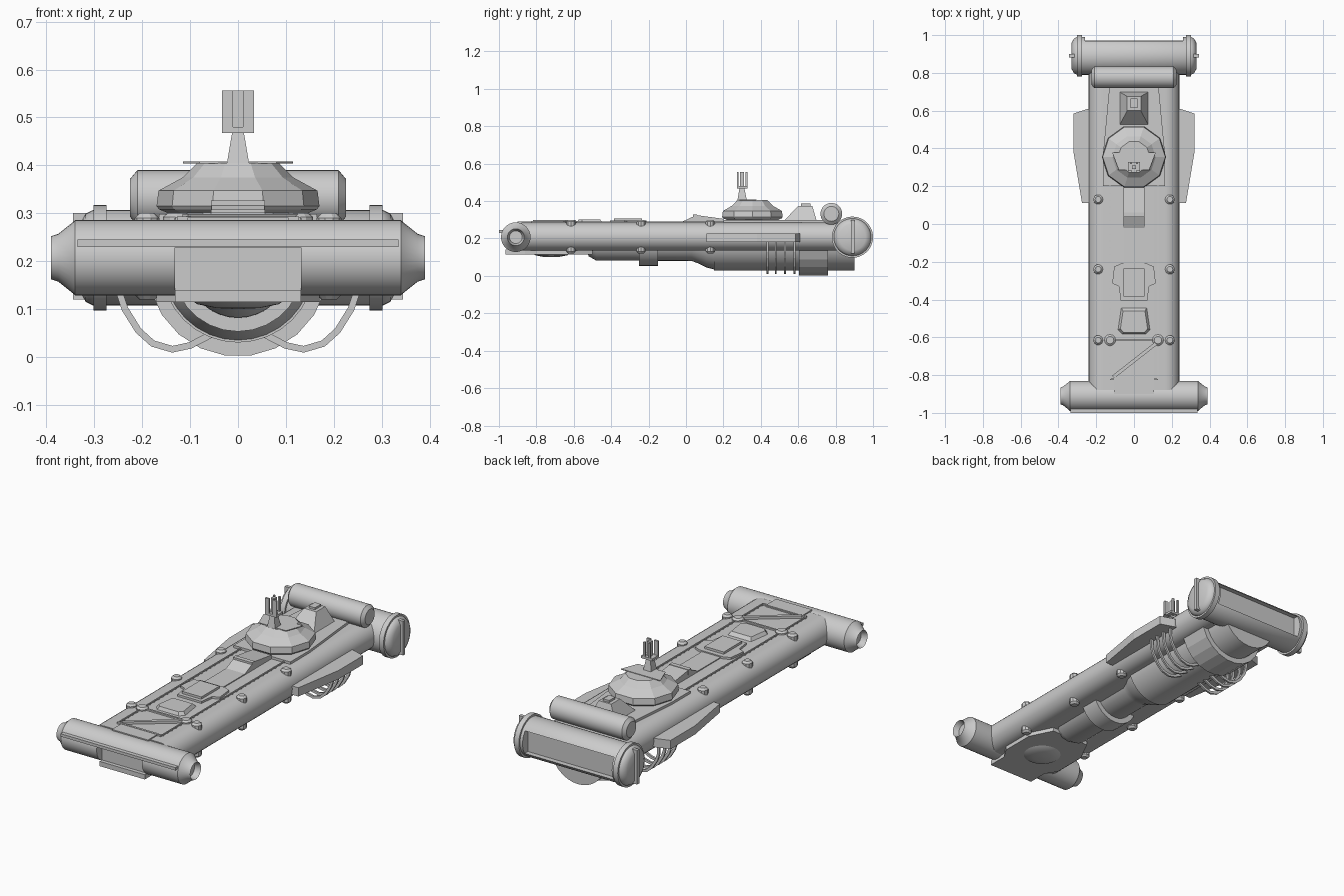
import bpy, bmesh, math
from mathutils import Vector

if "Cube" in bpy.data.objects:
    bpy.data.objects.remove(bpy.data.objects["Cube"])


def finish(name, bm, smooth=False):
    bmesh.ops.remove_doubles(bm, verts=bm.verts, dist=1e-5)
    bmesh.ops.recalc_face_normals(bm, faces=bm.faces)
    me = bpy.data.meshes.new(name)
    bm.to_mesh(me)
    bm.free()
    ob = bpy.data.objects.new(name, me)
    bpy.context.collection.objects.link(ob)
    if smooth:
        bpy.ops.object.select_all(action='DESELECT')
        ob.select_set(True)
        bpy.context.view_layer.objects.active = ob
        bpy.ops.object.shade_smooth_by_angle(angle=math.radians(35))
    return ob


def place(axis, a, u, v):
    return {'X': (a, u, v), 'Y': (u, a, v), 'Z': (u, v, a)}[axis]


def skin(name, rings, smooth=False, cap=True):
    """Closed skin over a list of equal-length point loops."""
    bm = bmesh.new()
    vs = [[bm.verts.new(p) for p in r] for r in rings]
    n = len(rings[0])
    for a, b in zip(vs, vs[1:]):
        for i in range(n):
            j = (i + 1) % n
            bm.faces.new((a[i], a[j], b[j], b[i]))
    if cap:
        bm.faces.new(vs[0])
        bm.faces.new(vs[-1])
    return finish(name, bm, smooth)


def lathe(name, profile, axis, centre=(0, 0), n=32, smooth=True, arc=None):
    """Profile of (along axis, radius); arc=(start, end) gives a closed sector."""
    if arc:
        ang = [arc[0] + (arc[1] - arc[0]) * i / n for i in range(n + 1)]
    else:
        ang = [2 * math.pi * i / n for i in range(n)]
    rings = [[place(axis, a, centre[0] + max(r, .001) * math.cos(t),
                    centre[1] + max(r, .001) * math.sin(t)) for t in ang]
             for a, r in profile]
    return skin(name, rings, smooth)


def prism(name, pts, lo, hi, axis='Z', smooth=False):
    return skin(name, [[place(axis, a, u, v) for u, v in pts] for a in (lo, hi)], smooth)


def sym(half):
    """Mirror right-hand outline points to a full outline."""
    return half + [(-x, y) for x, y in reversed(half)]


def box(name, x0, x1, y0, y1, z0, z1):
    return prism(name, [(x0, y0), (x1, y0), (x1, y1), (x0, y1)], z0, z1)


def taper(name, base, top, z0, z1):
    return skin(name, [[(x, y, z0) for x, y in base], [(x, y, z1) for x, y in top]])


def bar(name, p, q, w):
    p, q = Vector(p), Vector(q)
    d = (q - p).normalized()
    s = d.cross(Vector((0, 0, 1))).normalized() * w
    u = Vector((0, 0, w))
    return skin(name, [[c + s + u, c - s + u, c - s - u, c + s - u] for c in (p, q)])


def cut(ob, cutter):
    m = ob.modifiers.new('cut', 'BOOLEAN')
    m.operation, m.object, m.solver = 'DIFFERENCE', cutter, 'EXACT'
    bpy.context.view_layer.objects.active = ob
    cutter.hide_render = True
    bpy.ops.object.modifier_apply(modifier=m.name)
    bpy.data.objects.remove(cutter)


# Main hull: long slab with round sides
side = [(.165 + .075 * math.cos(t), .21 + .075 * math.sin(t))
        for t in [math.pi * (i / 14 - .5) for i in range(15)]]
prism('hull', sym(side), -.88, .88, 'Y', True)

# Front cross tube with hollow tips, scoop, brow strip
front = lathe('front_tube', [(-.36, .001), (-.36, .034), (-.39, .045), (-.375, .05), (-.345, .074),
              (-.34, .079), (.34, .079), (.345, .074), (.375, .05), (.39, .045), (.36, .034),
              (.36, .001)], 'X', (-.91, .207))
cut(front, box('scoop_cutter', -.132, .132, -1.1, -.945, .1, .228))
box('brow_strip', -.335, .335, -1, -.965, .23, .245)
box('front_hatch', -.105, .105, -.9, -.81, .27, .291)
prism('chin_plate', sym([(.132, -.965), (.132, -.86), (.17, -.8), (.17, -.62), (.11, -.5)]), .115, .14)
lathe('chin_dome', [(.12, .1), (.11, .085), (.102, .045), (.1, 0)], 'Z', (0, -.72))

# Rear cross drum with collars, domed ends, fins and back slot
drum = lathe('rear_drum', [(-.33, .001), (-.33, .07), (-.318, .092), (-.302, .1), (.302, .1),
             (.318, .092), (.33, .07), (.33, .001)], 'X', (.89, .207), 40)
cut(drum, box('slot_cutter', -.26, .26, .945, 1.1, .15, .268))
for s in (-1, 1):
    lathe('drum_collar', [(s * .275, .09), (s * .275, .11), (s * .302, .11), (s * .302, .09)],
          'X', (.89, .207), 40)
    box('drum_fin', s * .315, s * .345, .882, .9, .12, .3)

# Upper rear tank
lathe('upper_tank', [(-.225, .001), (-.225, .04), (-.21, .058), (.21, .058), (.225, .04), (.225, .001)],
      'X', (.777, .332))

# Raised rear deck and cabin behind the turret
prism('rear_deck', sym([(.165, .2), (.165, .36), (.127, .76)]), .275, .298)
taper('rear_cabin', sym([(.078, .52), (.078, .7)]), sym([(.036, .6), (.036, .675)]), .29, .375)
box('cabin_vent', -.018, .018, .615, .665, .37, .386)

# Ten-sided turret with roof plate and mast
lathe('turret', [(.28, 0), (.28, .145), (.3, .145), (.308, .165), (.315, .17), (.347, .166),
      (.375, .115), (.39, .1), (.405, .085), (.405, 0)], 'Z', (0, .355), 10, False)
prism('turret_roof_plate', sym([(.08, .285), (.115, .378)]), .404, .408)
taper('mast_base', sym([(.023, .275), (.023, .325)]), sym([(.012, .286), (.012, .312)]), .405, .47)
box('mast_post', -.01, .01, .29, .31, .46, .556)
for s in (-1, 1):
    box('mast_paddle', s * .01, s * .033, .272, .282, .468, .556)
    box('mast_rear_paddle', s * .01, s * .02, .318, .328, .468, .556)
box('mast_bracket', -.033, .033, .272, .328, .468, .48)

# Spine ramp leading to the turret (side profile)
prism('spine_ramp', [(-.02, .28), (-.02, .29), (.055, .325), (.2, .305), (.2, .28)], -.055, .055, 'X')
box('spine_strip', -.055, .055, -.22, .02, .28, .29)
box('spine_slot', -.056, .056, .037, .06, .3, .327)

# Deck hatches
prism('deck_block', sym([(.07, -.405), (.08, -.33), (.115, -.315), (.105, -.225), (.07, -.21)]), .28, .296)
box('deck_block_lid', -.056, .056, -.385, -.235, .29, .308)
taper('deck_hatch', sym([(.065, -.585), (.088, -.56), (.07, -.44)]),
      sym([(.055, -.575), (.072, -.555), (.058, -.46)]), .28, .302)

# Deck rails with posts, forward frame and diagonal boom
for s in (-1, 1):
    bar('deck_rail', (s * .127, -.82, .289), (s * .127, .21, .289), .003)
    for i in range(29):
        y = -.81 + i * .036
        box('rail_post', s * .127 - .006, s * .127 + .006, y - .004, y + .004, .28, .29)
    lathe('rail_knob', [(.26, .03), (.292, .03), (.3, .02), (.3, 0)], 'Z', (s * .127, -.615), 12, False)
for y in (-.82, -.615):
    bar('frame_bar', (-.127, y, .288), (.127, y, .288), .005)
bar('boom', (-.11, -.81, .289), (.12, -.63, .289), .009)

# Hull knobs, above and below, both sides
for s in (-1, 1):
    for y in (.13, -.24, -.615):
        lathe('top_knob', [(.265, .026), (.29, .026), (.3, .016), (.3, 0)], 'Z', (s * .19, y), 10, False)
        lathe('bottom_knob', [(.155, .026), (.13, .026), (.12, .016), (.12, 0)], 'Z', (s * .19, y), 10, False)

# Side wings with hanging rib cage
ribs = [(.25, .19), (.246, .13), (.236, .1), (.208, .055), (.178, .028), (.137, .016), (.1, .024), (.05, .05)]
for s in (-1, 1):
    prism('side_wing', [(s * x, y) for x, y in
          [(.2, .61), (.245, .61), (.32, .585), (.32, .38), (.275, .11), (.2, .11)]], .18, .226)
    for y in (.435, .48, .53, .58):
        rings = []
        for i, (x, z) in enumerate(ribs):
            a, b = ribs[max(i - 1, 0)], ribs[min(i + 1, len(ribs) - 1)]
            n = Vector((b[1] - a[1], a[0] - b[0])).normalized() * .007
            rings.append([(s * (x + k * n.x), y + d, z + k * n.y)
                          for k, d in ((1, -.005), (1, .005), (-1, .005), (-1, -.005))])
        skin('rib', rings)

# Underslung engine: lower half of a stepped body of revolution
low = (math.pi, 2 * math.pi)
lathe('engine_body', [(-.53, .06), (-.52, .085), (-.48, .108), (.03, .11), (.07, .125), (.11, .145),
      (.15, .155), (.15, .16), (.9, .16), (.9, .12)], 'Y', (0, .19), 16, True, low)
lathe('engine_front_band', [(-.25, .1), (-.25, .137), (-.15, .137), (-.15, .1)], 'Y', (0, .19), 14, True, low)
lathe('engine_rear_band', [(.605, .15), (.605, .189), (.76, .189), (.76, .15)], 'Y', (0, .19), 11, False, low)
